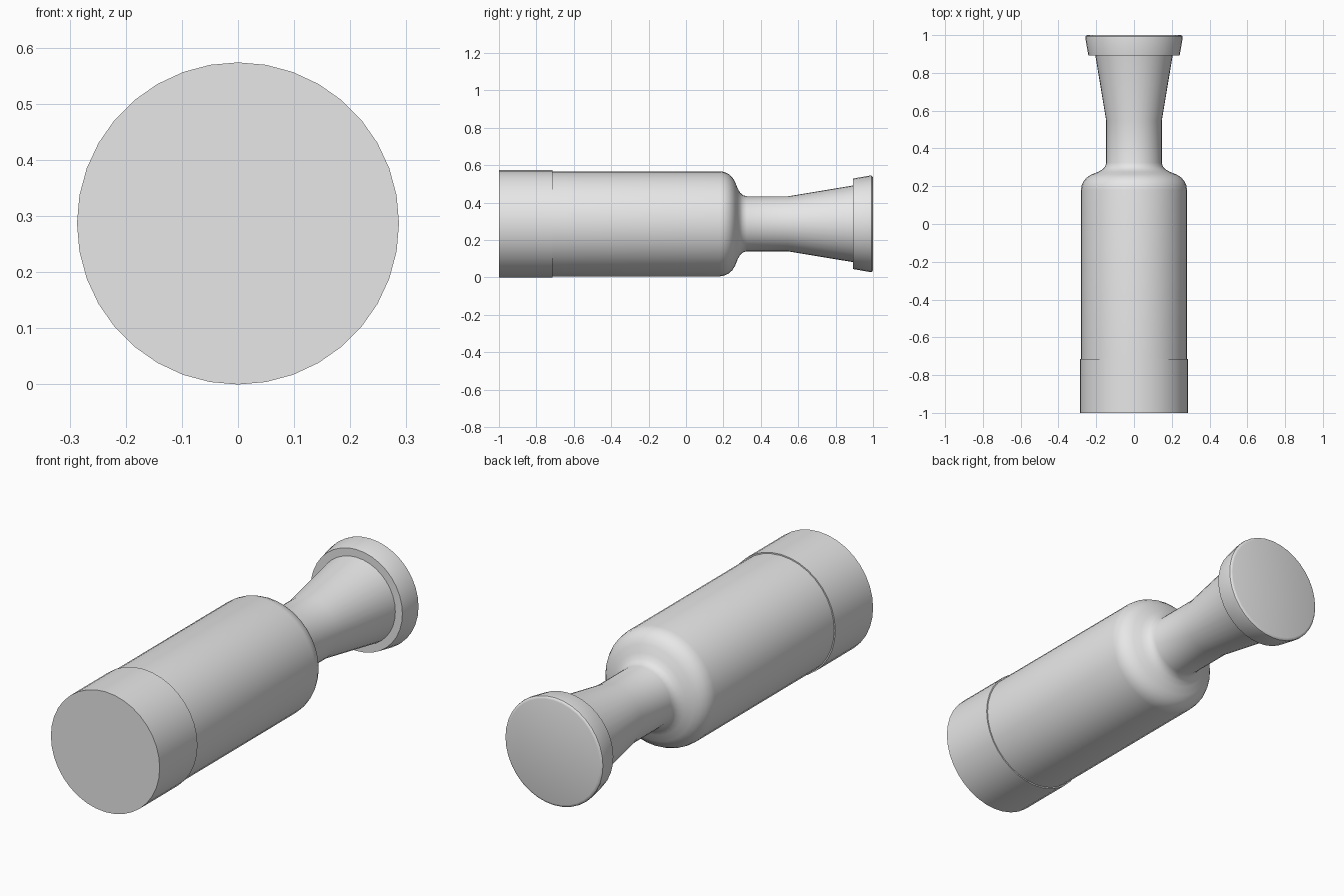
import bpy
import bmesh
import math

cube = bpy.data.objects.get("Cube")
if cube:
    bpy.data.objects.remove(cube, do_unlink=True)

SIDES = 36
AXIS_Z = 0.287

grey = bpy.data.materials.new("plain grey")
grey.use_nodes = True
colour = (0.8, 0.8, 0.8, 1)
grey.diffuse_color = colour
grey.node_tree.nodes["Principled BSDF"].inputs["Base Color"].default_value = colour


def turned_part(name, profile):
    """Turn (y, radius) points about the long axis and close both ends."""
    bm = bmesh.new()
    rings = []
    for y, r in profile:
        ring = []
        for i in range(SIDES):
            a = math.tau * i / SIDES
            ring.append(bm.verts.new((r * math.sin(a), y, AXIS_Z + r * math.cos(a))))
        rings.append(ring)
    for a, b in zip(rings, rings[1:]):
        for i in range(SIDES):
            j = (i + 1) % SIDES
            bm.faces.new((a[i], a[j], b[j], b[i]))
    bm.faces.new(rings[0])
    bm.faces.new(rings[-1])
    bmesh.ops.recalc_face_normals(bm, faces=bm.faces)
    mesh = bpy.data.meshes.new(name)
    bm.to_mesh(mesh)
    bm.free()
    mesh.materials.append(grey)
    obj = bpy.data.objects.new(name, mesh)
    bpy.context.collection.objects.link(obj)
    bpy.ops.object.select_all(action="DESELECT")
    obj.select_set(True)
    bpy.context.view_layer.objects.active = obj
    bpy.ops.object.shade_smooth_by_angle(angle=math.radians(35))
    return obj


# Slightly wider sleeve at the front end
turned_part("end_sleeve", [(-1, 0.287), (-0.715, 0.287)])

# Main barrel with rounded shoulder, narrow neck and flared stem
turned_part("barrel_and_neck", [
    (-0.72, 0.281), (0.18, 0.281), (0.205, 0.277), (0.228, 0.266),
    (0.247, 0.249), (0.262, 0.225), (0.276, 0.19), (0.289, 0.167),
    (0.304, 0.153), (0.325, 0.147), (0.545, 0.147), (0.9, 0.206)])

# Flared lip with a small rounded rear edge
turned_part("end_lip", [
    (0.893, 0.242), (0.985, 0.258), (0.993, 0.257), (0.998, 0.252), (1, 0.245)])
